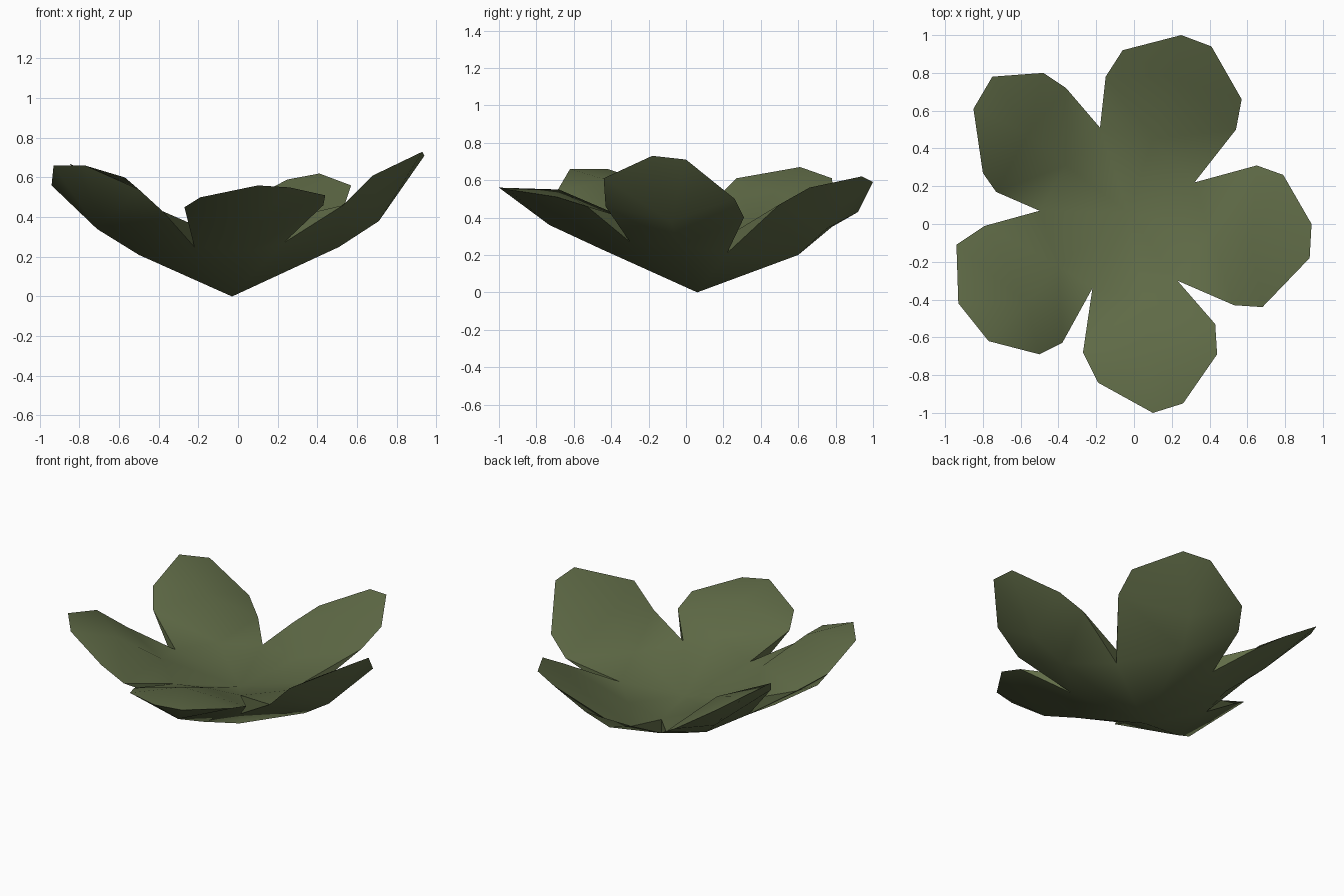
import bpy
import bmesh
import math

# Remove the default object
default_cube = bpy.data.objects.get("Cube")
if default_cube:
    bpy.data.objects.remove(default_cube, do_unlink=True)

# Leaf green material
green = bpy.data.materials.new("leaf_green")
green.use_nodes = True
colour = (0.117, 0.148, 0.063, 1)
green.diffuse_color = colour
shader = green.node_tree.nodes["Principled BSDF"]
shader.inputs["Base Color"].default_value = colour
shader.inputs["Roughness"].default_value = 0.8

mesh = bpy.data.meshes.new("flower_cup")
flower = bpy.data.objects.new("flower_cup", mesh)
bpy.context.collection.objects.link(flower)
mesh.materials.append(green)
bm = bmesh.new()


def layered_point(x, y, low, high):
    """A point on the underside and the one above it on the upper side."""
    return bm.verts.new((x, y, low)), bm.verts.new((x, y, high))


def add_petal(centre, start_notch, end_notch, lower_ribs, upper_ribs, rim):
    """Thick cupped petal: both sides fan out from a midrib to a shared rim."""
    edge = [bm.verts.new(co) for co in rim]
    first, last = edge[0], edge[-1]
    for layer, ribs in enumerate((lower_ribs, upper_ribs)):
        c, s, e = (pair[layer] for pair in (centre, start_notch, end_notch))
        i, o = (bm.verts.new(co) for co in ribs)
        # Base, sides along the midrib, then the tip
        faces = [(c, s, i), (c, i, e), (s, first, i),
                 (i, first, o), (i, o, last), (i, last, e)]
        faces += [(o, a, b) for a, b in zip(edge, edge[1:])]
        for face in faces:
            bm.faces.new(face)
    # Side walls at the notches
    bm.faces.new((start_notch[0], first, start_notch[1]))
    bm.faces.new((end_notch[0], end_notch[1], last))


# Flower centre and the notches between the petals
centre = layered_point(-0.03, 0.06, 0, 0.24)
notch_back_left = layered_point(0.32, 0.22, 0.21, 0.3)
notch_back = layered_point(-0.18, 0.51, 0.21, 0.3)
notch_right = layered_point(-0.5, 0.07, 0.25, 0.35)
notch_front_right = layered_point(-0.22, -0.34, 0.25, 0.36)
notch_front_left = layered_point(0.23, -0.3, 0.27, 0.39)

# Left petal
add_petal(centre, notch_front_left, notch_back_left,
          lower_ribs=[(0.51, -0.04, 0.25), (0.71, -0.08, 0.38)],
          upper_ribs=[(0.4, -0.04, 0.37), (0.62, -0.1, 0.53)],
          rim=[(0.53, -0.43, 0.46), (0.68, -0.44, 0.61), (0.93, -0.18, 0.73),
               (0.94, 0, 0.71), (0.79, 0.26, 0.5), (0.65, 0.31, 0.4)])

# Back petal
add_petal(centre, notch_back_left, notch_back,
          lower_ribs=[(0.13, 0.6, 0.2), (0.2, 0.75, 0.34)],
          upper_ribs=[(0.1, 0.45, 0.31), (0.2, 0.78, 0.49)],
          rim=[(0.54, 0.5, 0.47), (0.57, 0.66, 0.56), (0.41, 0.94, 0.62),
               (0.25, 1, 0.59), (-0.06, 0.92, 0.43), (-0.15, 0.78, 0.35)])

# Back right petal
add_petal(centre, notch_back, notch_right,
          lower_ribs=[(-0.4, 0.36, 0.22), (-0.57, 0.52, 0.37)],
          upper_ribs=[(-0.36, 0.31, 0.34), (-0.56, 0.48, 0.54)],
          rim=[(-0.36, 0.72, 0.35), (-0.48, 0.8, 0.43), (-0.75, 0.78, 0.61),
               (-0.85, 0.61, 0.67), (-0.8, 0.27, 0.61), (-0.73, 0.17, 0.51)])

# Front right petal
add_petal(centre, notch_right, notch_front_right,
          lower_ribs=[(-0.5, -0.2, 0.21), (-0.71, -0.34, 0.34)],
          upper_ribs=[(-0.4, -0.22, 0.43), (-0.57, -0.42, 0.6)],
          rim=[(-0.79, -0.01, 0.45), (-0.94, -0.11, 0.56), (-0.93, -0.42, 0.66),
               (-0.77, -0.62, 0.66), (-0.5, -0.69, 0.54), (-0.38, -0.63, 0.43)])

# Front petal
add_petal(centre, notch_front_right, notch_front_left,
          lower_ribs=[(0.06, -0.45, 0.23), (0.08, -0.73, 0.36)],
          upper_ribs=[(0.05, -0.4, 0.43), (0.08, -0.68, 0.55)],
          rim=[(-0.27, -0.68, 0.45), (-0.19, -0.84, 0.5), (0.1, -1, 0.56),
               (0.26, -0.95, 0.55), (0.44, -0.69, 0.51), (0.43, -0.53, 0.46)])

bmesh.ops.recalc_face_normals(bm, faces=bm.faces)
bm.to_mesh(mesh)
bm.free()

# Soft shading over the petals, crisp at the rim
bpy.ops.object.select_all(action="DESELECT")
flower.select_set(True)
bpy.context.view_layer.objects.active = flower
bpy.ops.object.shade_smooth_by_angle(angle=math.radians(60))
